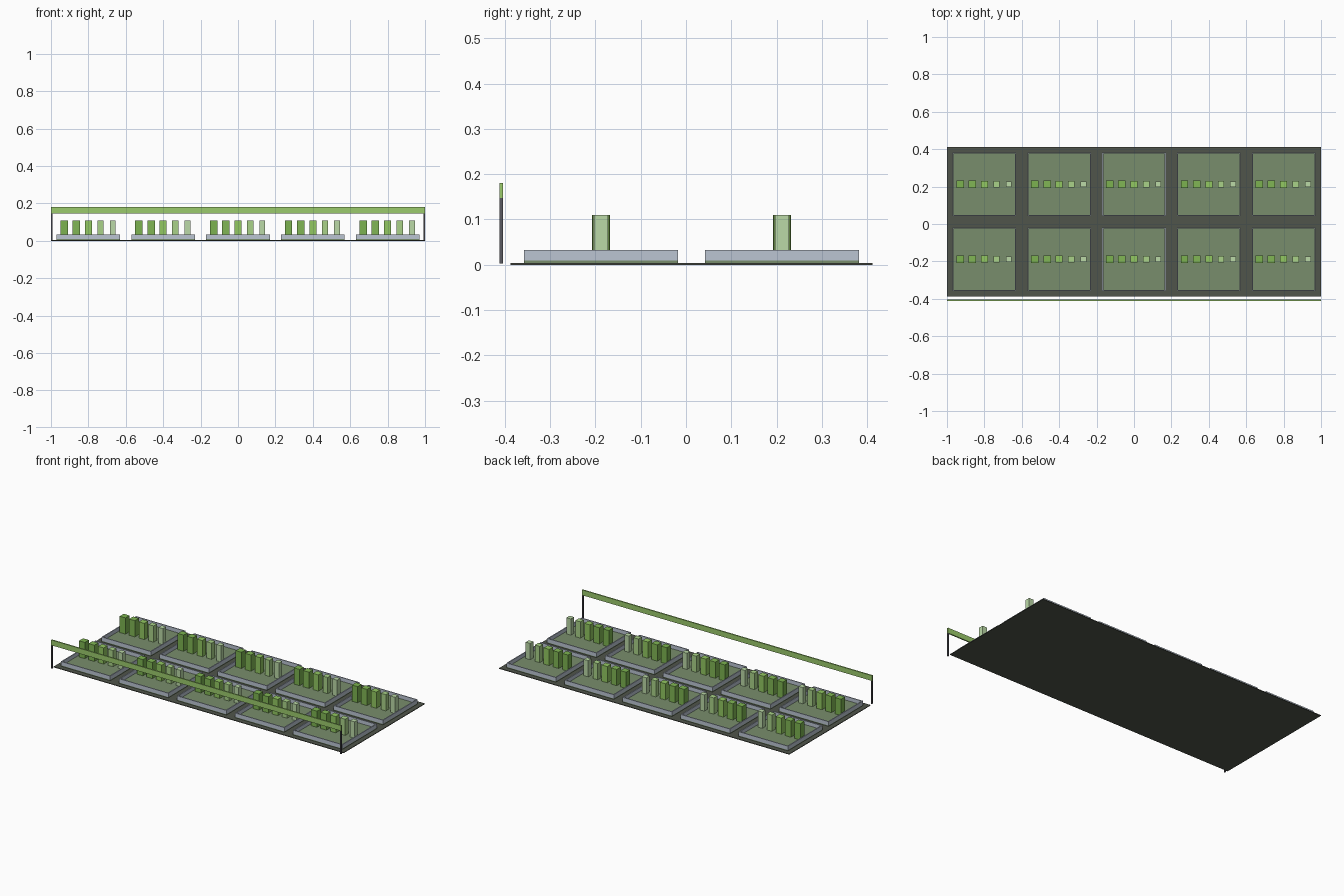
import bpy, bmesh

if "Cube" in bpy.data.objects:
    bpy.data.objects.remove(bpy.data.objects["Cube"])


def material(name, rgb):
    m = bpy.data.materials.new(name)
    m.diffuse_color = (*rgb, 1)
    m.use_nodes = True
    m.node_tree.nodes["Principled BSDF"].inputs["Base Color"].default_value = m.diffuse_color
    return m


def box(name, x, y, z, mat):
    """Box from (min, max) extents on each axis."""
    bm = bmesh.new()
    bmesh.ops.create_cube(bm, size=1)
    for v in bm.verts:
        v.co = [r[0] if c < 0 else r[1] for c, r in zip(v.co, (x, y, z))]
    me = bpy.data.meshes.new(name)
    bm.to_mesh(me)
    bm.free()
    me.materials.append(mat)
    ob = bpy.data.objects.new(name, me)
    bpy.context.collection.objects.link(ob)
    return ob


def span(c, w):
    return (c - w / 2, c + w / 2)


dark = material("dark_ground", (0.08, 0.09, 0.07))
floor_green = material("floor_green", (0.19, 0.27, 0.15))
rim_grey = material("rim_grey", (0.50, 0.56, 0.65))
sign_green = material("sign_green", (0.33, 0.60, 0.15))
pole_grey = material("pole_grey", (0.10, 0.10, 0.12))
post_greens = [material(f"post_green_{i}", c) for i, c in enumerate([
    (0.20, 0.45, 0.08), (0.22, 0.47, 0.09), (0.29, 0.58, 0.12),
    (0.40, 0.65, 0.25), (0.50, 0.70, 0.39)])]

MID, CELL, RIM = 0.012, 0.34, 0.006
FLOOR, RIM_TOP = 0.009, 0.033

# Ground slab
box("ground_slab", (-1, 1), span(MID, 0.8), (0, 0.004), dark)


def tray(cx, cy):
    # Tray floor
    box("tray_floor", span(cx, CELL), span(cy, CELL), (0.004, FLOOR), floor_green)
    # Low rim walls on four sides
    for s in (-1, 1):
        off = s * (CELL - RIM) / 2
        box("rim_front_back", span(cx, CELL), span(cy + off, RIM), (FLOOR, RIM_TOP), rim_grey)
        box("rim_side", span(cx + off, RIM), span(cy, CELL - 2 * RIM), (FLOOR, RIM_TOP), rim_grey)
    # Row of posts, thinner and paler to the right
    for i, w in enumerate((0.04, 0.04, 0.038, 0.034, 0.031)):
        box("post", span(cx + (i - 2) * 0.065, w), span(cy, w), (FLOOR, 0.11), post_greens[i])


for col in range(5):
    for row in (-0.2, 0.2):
        tray(-0.8 + 0.4 * col, MID + row)

# Front banner on two slim poles
banner_y = (-0.412, -0.404)
box("banner_bar", (-1, 1), banner_y, (0.147, 0.18), sign_green)
for s in (-1, 1):
    box("banner_pole", span(s * 0.996, 0.008), banner_y, (0.003, 0.147), pole_grey)
